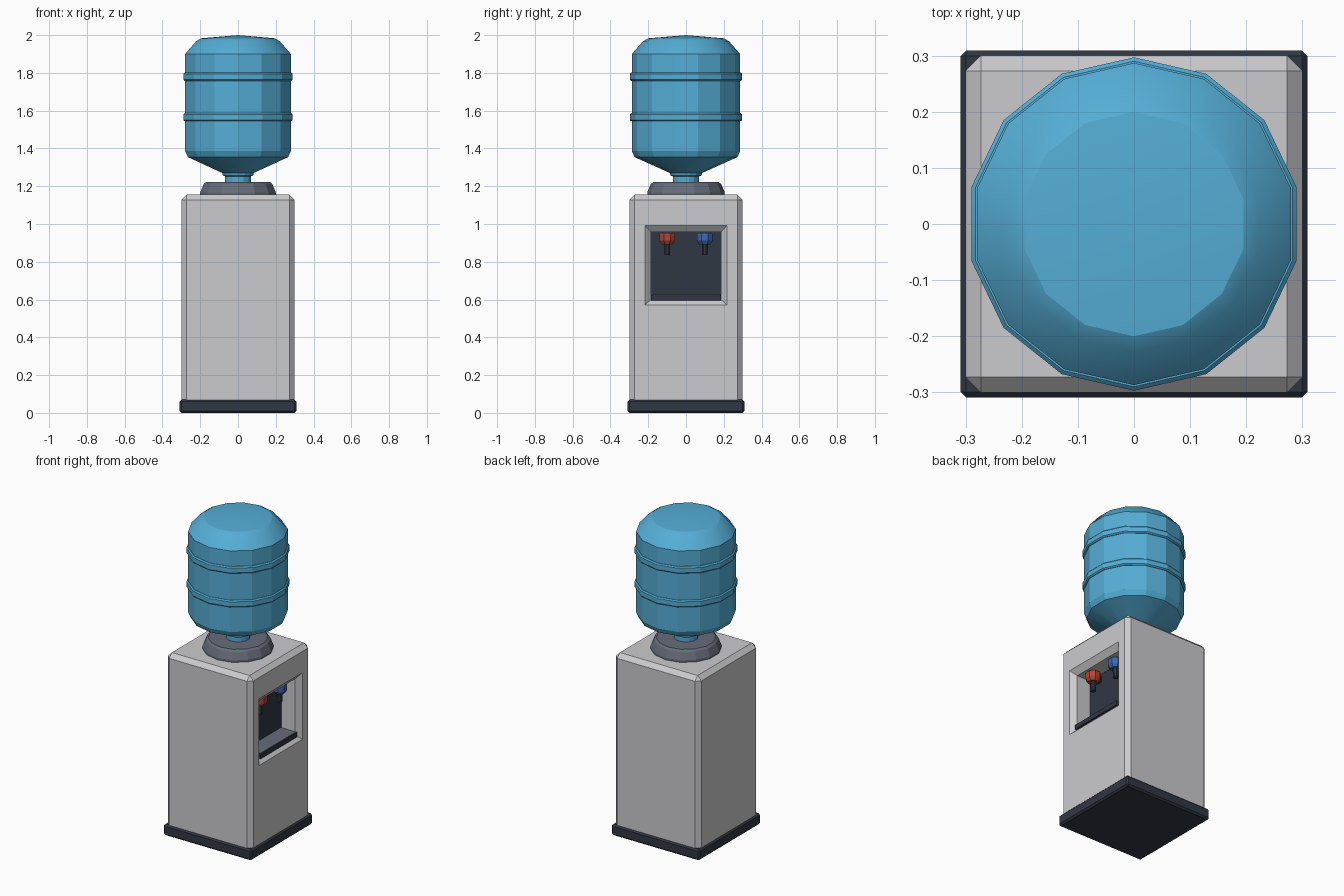
import bpy, bmesh, math
from mathutils import Matrix

if "Cube" in bpy.data.objects:
    bpy.data.objects.remove(bpy.data.objects["Cube"])


def material(name, rgb):
    m = bpy.data.materials.new(name)
    m.use_nodes = True
    m.diffuse_color = (*rgb, 1)
    m.node_tree.nodes["Principled BSDF"].inputs["Base Color"].default_value = (*rgb, 1)
    return m


SHELL = material("light grey shell", (0.60, 0.60, 0.62))
WATER = material("water blue", (0.09, 0.42, 0.67))
DARK = material("dark slate", (0.03, 0.038, 0.055))
GREY = material("mid grey", (0.13, 0.15, 0.19))
RED = material("hot red", (0.45, 0.06, 0.034))
BLUE = material("cold blue", (0.048, 0.14, 0.45))


def finish(name, bm, *mats):
    bmesh.ops.recalc_face_normals(bm, faces=bm.faces)
    mesh = bpy.data.meshes.new(name)
    bm.to_mesh(mesh)
    bm.free()
    obj = bpy.data.objects.new(name, mesh)
    bpy.context.collection.objects.link(obj)
    for m in mats:
        mesh.materials.append(m)
    return obj


def box_mesh(x, y, z):
    """Box from (low, high) ranges."""
    bm = bmesh.new()
    bmesh.ops.create_cube(bm, size=1)
    for v in bm.verts:
        for i, r in enumerate((x, y, z)):
            v.co[i] = r[1] if v.co[i] > 0 else r[0]
    return bm


def lathe(name, profile, sides, mat, at=(0, 0), turn=math.pi / 2, smooth=True):
    """Turn a (radius, height) profile around a vertical axis."""
    bm = bmesh.new()
    verts = [bm.verts.new((r, 0, z)) for r, z in profile]
    edges = [bm.edges.new(pair) for pair in zip(verts, verts[1:])]
    bmesh.ops.spin(bm, geom=verts + edges, cent=(0, 0, 0), axis=(0, 0, 1),
                   angle=math.tau, steps=sides, use_merge=True)
    bmesh.ops.remove_doubles(bm, verts=bm.verts, dist=0.0005)
    place = Matrix.Translation((*at, 0)) @ Matrix.Rotation(turn, 4, "Z")
    bmesh.ops.transform(bm, matrix=place, verts=bm.verts)
    obj = finish(name, bm, mat)
    if smooth:
        bpy.ops.object.select_all(action="DESELECT")
        obj.select_set(True)
        bpy.context.view_layer.objects.active = obj
        bpy.ops.object.shade_smooth_by_angle(angle=math.radians(22))
    return obj


# Plinth
bm = box_mesh((-0.309, 0.309), (-0.309, 0.309), (0, 0.07))
bmesh.ops.bevel(bm, geom=bm.edges[:], offset=0.01, segments=1, affect="EDGES")
finish("plinth", bm, DARK)

# Cabinet with chamfered upright and top edges
bm = box_mesh((-0.3, 0.3), (-0.3, 0.3), (0.05, 1.155))
chamfered = [e for e in bm.edges if max(v.co.z for v in e.verts) > 1]
bmesh.ops.bevel(bm, geom=chamfered, offset=0.027, segments=1, affect="EDGES")

# Dispensing niche: flush outline, sloped rim, then straight walls to the back
bm.normal_update()
panel = max((f for f in bm.faces if f.normal.x > 0.99), key=lambda f: f.calc_area())
for x, half, low, high in ((0.3, 0.217, 0.57, 0.993),
                           (0.27, 0.185, 0.60, 0.957),
                           (0.175, 0.185, 0.60, 0.957)):
    bmesh.ops.inset_individual(bm, faces=[panel], thickness=0.01)
    middle = panel.calc_center_median().z
    for v in panel.verts:
        v.co = (x, math.copysign(half, v.co.y), high if v.co.z > middle else low)
panel.material_index = 1
finish("cabinet", bm, SHELL, DARK)

# Drip tray with grey top plate
finish("drip_tray", box_mesh((0.17, 0.287), (-0.184, 0.184), (0.595, 0.624)), DARK)
finish("drip_plate", box_mesh((0.176, 0.281), (-0.178, 0.178), (0.62, 0.627)), GREY)

# Taps
for name, y, mat in (("hot", -0.1, RED), ("cold", 0.1, BLUE)):
    lathe(name + "_tap", [(0, 0.952), (0.041, 0.952), (0.045, 0.945), (0.045, 0.912),
                          (0.032, 0.892), (0, 0.892)],
          8, mat, (0.222, y), math.pi / 8, False)
    lathe(name + "_spout", [(0, 0.9), (0.018, 0.9), (0.016, 0.835), (0, 0.835)],
          8, DARK, (0.222, y), math.pi / 8, False)
    finish(name + "_tap_stem",
           box_mesh((0.17, 0.21), (y - 0.018, y + 0.018), (0.905, 0.94)), DARK)

# Collar holding the bottle
lathe("bottle_collar", [(0, 1.15), (0.205, 1.15), (0.205, 1.168), (0.186, 1.212),
                        (0.172, 1.223), (0, 1.223)], 14, GREY)

# Water bottle and its raised hoops
lathe("bottle", [(0, 1.21), (0.07, 1.21), (0.07, 1.252), (0.082, 1.257), (0.085, 1.27),
                 (0.272, 1.354), (0.287, 1.386), (0.287, 1.90), (0.227, 1.968),
                 (0.2, 1.983), (0, 2.0)], 14, WATER)
for name, z in (("lower_hoop", 1.566), ("upper_hoop", 1.78)):
    lathe(name, [(0.28, z - 0.022), (0.29, z - 0.022), (0.297, z - 0.015),
                 (0.297, z + 0.015), (0.29, z + 0.022), (0.28, z + 0.022)], 14, WATER)
